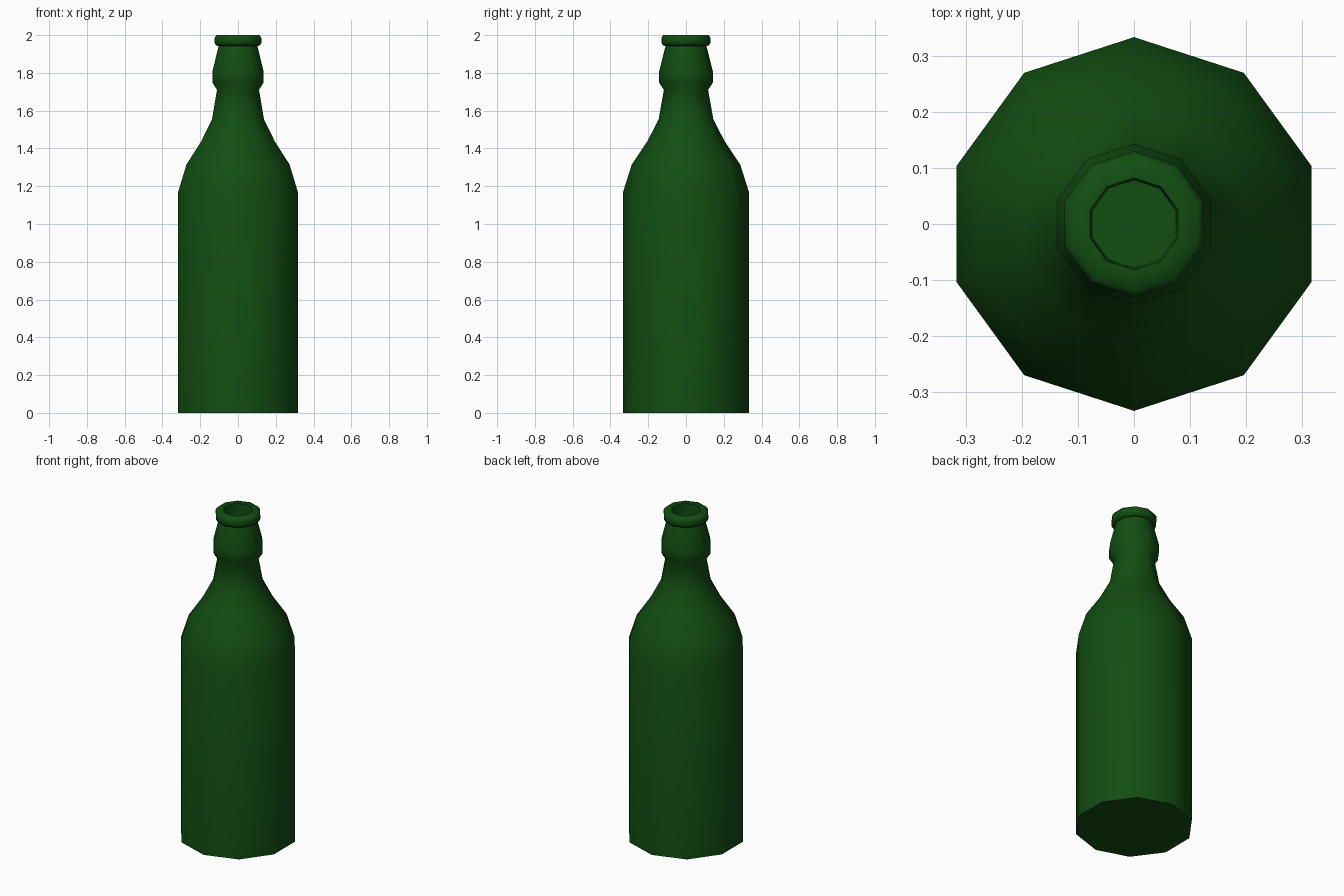
import bpy, bmesh, math

if "Cube" in bpy.data.objects:
    bpy.data.objects.remove(bpy.data.objects["Cube"])

SIDES = 10

glass = bpy.data.materials.new("dark green glass")
glass.diffuse_color = (0.006, 0.075, 0.006, 1)
glass.use_nodes = True
glass.node_tree.nodes["Principled BSDF"].inputs["Base Color"].default_value = glass.diffuse_color

# Radius and height, from the base up the outside and down into the bore
profile = [
    (0.333, 0.0), (0.333, 1.17),                    # body
    (0.287, 1.315), (0.205, 1.437), (0.145, 1.553), # shoulder
    (0.117, 1.71), (0.143, 1.75), (0.143, 1.805),   # neck and collar
    (0.108, 1.943), (0.122, 1.945),                 # upper neck
    (0.13, 1.96), (0.13, 1.985), (0.12, 2.0),       # rolled lip
    (0.082, 2.0), (0.078, 1.75),                    # bore
]


def lathe(name, points, material):
    bm = bmesh.new()
    rings = []
    for r, z in points:
        angles = [math.pi / 2 + math.tau * i / SIDES for i in range(SIDES)]
        rings.append([bm.verts.new((r * math.cos(a), r * math.sin(a), z)) for a in angles])
    for low, high in zip(rings, rings[1:]):
        for i in range(SIDES):
            j = (i + 1) % SIDES
            bm.faces.new((low[i], low[j], high[j], high[i]))
    bm.faces.new(rings[0][::-1])   # base
    bm.faces.new(rings[-1])        # floor of the bore
    mesh = bpy.data.meshes.new(name)
    bm.to_mesh(mesh)
    bm.free()
    mesh.materials.append(material)
    obj = bpy.data.objects.new(name, mesh)
    bpy.context.collection.objects.link(obj)
    return obj


bottle = lathe("bottle", profile, glass)
bpy.context.view_layer.objects.active = bottle
bottle.select_set(True)
bpy.ops.object.shade_smooth_by_angle(angle=math.radians(60))
